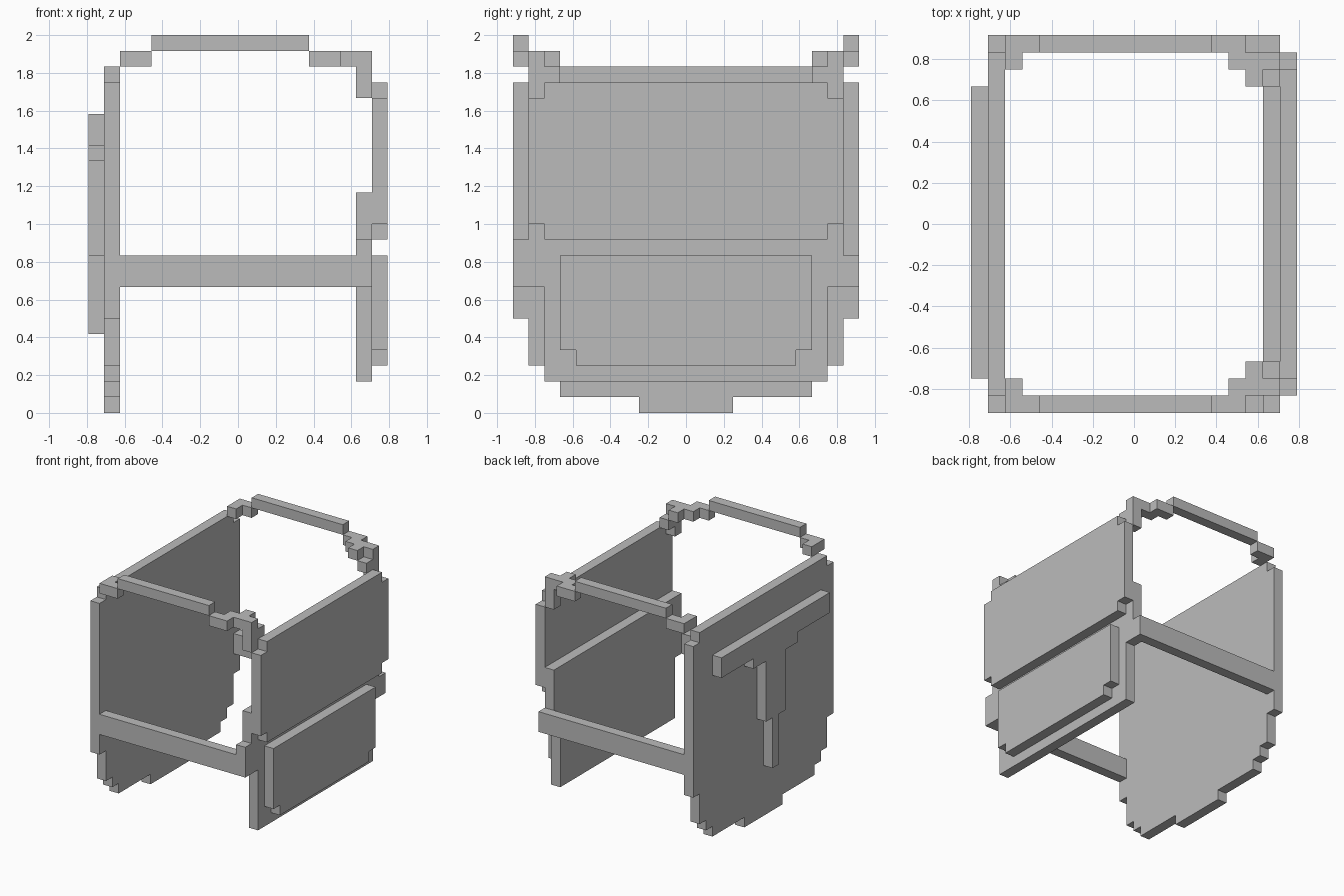
import bpy, bmesh
from mathutils import Vector

U = 2 / 24                       # size of one block
ORIGIN = Vector((9.5, 11, 0))    # block grid centre

if "Cube" in bpy.data.objects:
    bpy.data.objects.remove(bpy.data.objects["Cube"])

grey = bpy.data.materials.new("plain_grey")
grey.use_nodes = True
colour = (0.5, 0.5, 0.5, 1)
grey.diffuse_color = colour
grey.node_tree.nodes["Principled BSDF"].inputs["Base Color"].default_value = colour


def finish(bm, name):
    bmesh.ops.recalc_face_normals(bm, faces=bm.faces)
    mesh = bpy.data.meshes.new(name)
    bm.to_mesh(mesh)
    bm.free()
    mesh.materials.append(grey)
    bpy.context.collection.objects.link(bpy.data.objects.new(name, mesh))


def block(name, xs, ys, zs):
    """Box spanning whole blocks on each axis."""
    bm = bmesh.new()
    bmesh.ops.create_cube(bm, size=1)
    for v in bm.verts:
        corner = Vector([r[0] if c < 0 else r[1] for c, r in zip(v.co, (xs, ys, zs))])
        v.co = (corner - ORIGIN) * U
    finish(bm, name)


def stepped_panel(name, x, centre, base, rows):
    """One-block-thick panel; rows are (half width, top height) from the bottom up."""
    side, z = [], base
    for half, top in rows:
        side += [(half, z), (half, top)]
        z = top
    outline = [(centre + h, z) for h, z in side]
    outline += [(centre - h, z) for h, z in reversed(side)]
    bm = bmesh.new()
    face = bm.faces.new([bm.verts.new((Vector((x, y, z)) - ORIGIN) * U) for y, z in outline])
    extruded = bmesh.ops.extrude_face_region(bm, geom=[face])["geom"]
    bmesh.ops.translate(bm, vec=(U, 0, 0),
                        verts=[g for g in extruded if isinstance(g, bmesh.types.BMVert)])
    finish(bm, name)


# Side walls and the raised plates on them
stepped_panel("right_wall", 1, 11, 0, [(3, 1), (8, 2), (9, 3), (10, 6), (11, 21), (10, 22)])
stepped_panel("right_t_trim", 0, 10.5, 5, [(0.5, 10), (1.5, 16), (3.5, 17), (8.5, 19)])
stepped_panel("left_wall", 17, 11, 2, [(9, 8), (10, 14)])
stepped_panel("left_lower_plate", 18, 11, 3, [(7, 4), (8, 10)])
stepped_panel("left_upper_plate", 18, 11, 11, [(9, 12), (10, 20), (9, 21)])
block("front_corner_peg", (17, 18), (0, 1), (10, 11))

# Crossbars and upper arches, repeated front and back
for end in ("front", "back"):
    def part(name, xs, ys, zs):
        if end == "back":
            ys = (22 - ys[1], 22 - ys[0])
        block(end + "_" + name, xs, ys, zs)

    part("crossbar", (2, 18), (0, 1), (8, 10))
    part("arch_top", (4, 14), (0, 1), (23, 24))
    part("arch_right_step", (2, 4), (0, 1), (22, 23))
    part("arch_right_corner", (2, 3), (1, 2), (22, 23))
    part("arch_left_step", (14, 16), (0, 1), (22, 23))
    part("arch_left_link", (15, 17), (1, 2), (22, 23))
    part("arch_left_corner", (16, 17), (2, 3), (22, 23))
    part("arch_left_post", (17, 18), (1, 2), (20, 23))
    part("arch_left_tip", (17, 18), (2, 3), (21, 22))
